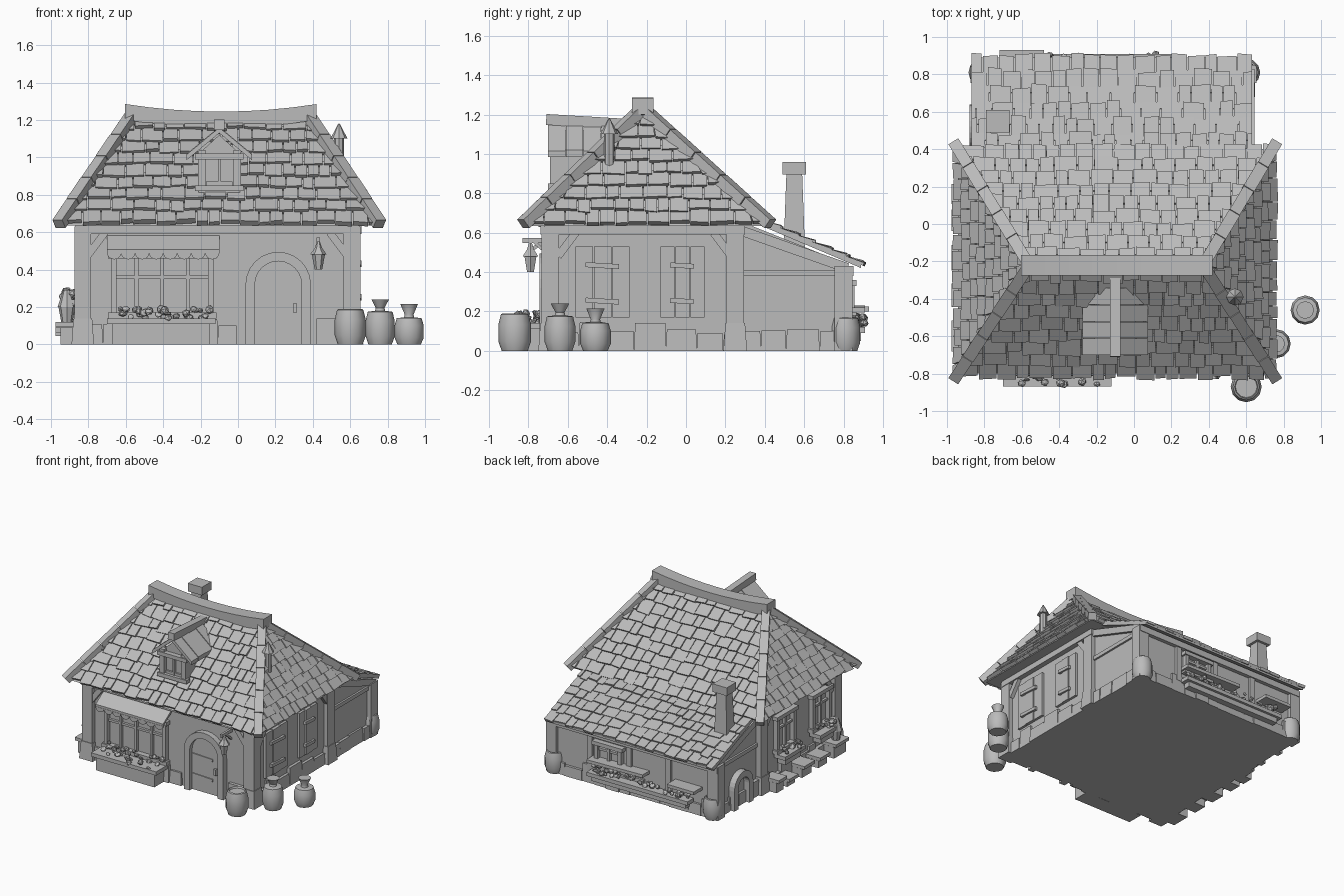
import bpy, bmesh, math, random
from mathutils import Vector as V, Matrix

random.seed(4)
R = random.uniform
if "Cube" in bpy.data.objects:
    bpy.data.objects.remove(bpy.data.objects["Cube"])

stone_grey = bpy.data.materials.new("plain_grey")
stone_grey.use_nodes = True
COLOUR = (0.5, 0.5, 0.5, 1)
stone_grey.diffuse_color = COLOUR
stone_grey.node_tree.nodes["Principled BSDF"].inputs["Base Color"].default_value = COLOUR


def finish(bm, name, smooth=False):
    bmesh.ops.recalc_face_normals(bm, faces=bm.faces)
    me = bpy.data.meshes.new(name)
    bm.to_mesh(me)
    bm.free()
    me.materials.append(stone_grey)
    ob = bpy.data.objects.new(name, me)
    bpy.context.collection.objects.link(ob)
    if smooth:
        bpy.ops.object.select_all(action="DESELECT")
        ob.select_set(True)
        bpy.context.view_layer.objects.active = ob
        bpy.ops.object.shade_smooth_by_angle(angle=0.7)


def hexa(bm, low, high):
    a = [bm.verts.new(p) for p in low]
    b = [bm.verts.new(p) for p in high]
    bm.faces.new(a[::-1])
    bm.faces.new(b)
    for i in range(4):
        j = (i + 1) % 4
        bm.faces.new((a[i], a[j], b[j], b[i]))


def box(bm, lo, hi, frame=None, flare=0, tilt=0):
    """Box between two corners; flare widens the bottom, tilt rotates it in its wall."""
    c = (V(lo) + V(hi)) / 2
    turn = Matrix.Rotation(tilt, 3, "Y")
    rings = []
    for z, f in ((lo[2], flare), (hi[2], 0)):
        ring = [V((lo[0] - f, lo[1] - f, z)), V((hi[0] + f, lo[1] - f, z)),
                V((hi[0] + f, hi[1] + f, z)), V((lo[0] - f, hi[1] + f, z))]
        ring = [c + turn @ (p - c) for p in ring]
        rings.append([frame(p) if frame else p for p in ring])
    hexa(bm, *rings)


def beam(bm, a, b, w, h):
    a, b = V(a), V(b)
    q = (b - a).to_track_quat("X", "Z")
    ring = [q @ V((0, y * w / 2, z * h / 2)) for y, z in ((-1, -1), (1, -1), (1, 1), (-1, 1))]
    hexa(bm, [a + r for r in ring], [b + r for r in ring])


def extrude(bm, pts, offset):
    f = bm.faces.new([bm.verts.new(p) for p in pts])
    for v in [g for g in bmesh.ops.extrude_face_region(bm, geom=[f])["geom"]
              if isinstance(g, bmesh.types.BMVert)]:
        v.co += V(offset)
    bm.faces.new([bm.verts.new(p) for p in pts][::-1]) if not f.is_valid else None


def lathe(bm, x, y, profile, sides=12):
    rings = [[bm.verts.new((x + r * math.cos(i * math.tau / sides), y + r * math.sin(i * math.tau / sides), z))
              for i in range(sides)] for r, z in profile]
    for a, b in zip(rings, rings[1:]):
        for i in range(sides):
            j = (i + 1) % sides
            bm.faces.new((a[i], a[j], b[j], b[i]))
    bm.faces.new(rings[0][::-1])
    bm.faces.new(rings[-1])


# Wall frames: local (along, outward, up) to world
front = lambda p: V((p[0], -0.70 - p[1], p[2]))
back = lambda p: V((p[0], 0.82 + p[1], p[2]))
right = lambda p: V((0.62 + p[1], p[0], p[2]))
left = lambda p: V((-0.83 - p[1], p[0], p[2]))

# Walls
bm = bmesh.new()
box(bm, (-0.83, -0.70, 0), (0.62, 0.27, 0.66))
hexa(bm, [(-0.83, 0.27, 0), (0.62, 0.27, 0), (0.62, 0.82, 0), (-0.83, 0.82, 0)],
     [(-0.83, 0.27, 0.66), (0.62, 0.27, 0.66), (0.62, 0.82, 0.44), (-0.83, 0.82, 0.44)])
finish(bm, "walls")

# Timber frame
bm = bmesh.new()
for x in (-0.83, 0.61):
    for y, top in ((-0.69, 0.63), (0.25, 0.63), (0.80, 0.43)):
        box(bm, (x - 0.045, y - 0.045, 0), (x + 0.045, y + 0.045, top))
for f in (front, right, left):
    lo, hi = (-0.87, 0.65) if f is front else (-0.72, 0.30)
    box(bm, (lo, -0.02, 0.59), (hi, 0.04, 0.645), f)
    for a, s in ((lo, 1), (hi, -1)):
        beam(bm, f((a + s * 0.07, 0.015, 0.48)), f((a + s * 0.16, 0.015, 0.60)), 0.03, 0.04)
for f in (right, left):
    box(bm, (0.28, -0.01, 0.38), (0.80, 0.015, 0.41), f)
    beam(bm, f((0.28, 0.01, 0.61)), f((0.82, 0.01, 0.42)), 0.03, 0.05)
box(bm, (-0.87, -0.01, 0.38), (0.65, 0.03, 0.43), back)
for x in (-0.45, -0.1, 0.25):
    box(bm, (x, -0.01, 0.1), (x + 0.045, 0.02, 0.4), back)
finish(bm, "timber_frame")

# Stone footing
bm = bmesh.new()
for f, lo, hi in ((front, -0.82, 0.0), (front, 0.42, 0.6), (right, -0.68, 0.8), (left, -0.68, 0.8), (back, -0.8, 0.6)):
    a = lo
    while a < hi - 0.02:
        b = min(hi, a + R(0.08, 0.17))
        box(bm, (a, -0.02, 0), (b - 0.008, R(0.012, 0.03), R(0.08, 0.15)), f, 0.004)
        a = b
for x in (-0.83, 0.61):
    for y in (-0.69, 0.25):
        box(bm, (x - 0.05, y - 0.05, 0), (x + 0.05, y + 0.05, 0.14), None, 0.01)
finish(bm, "stone_footing")

# Roof core: hipped main roof and lean-to slab
EAVE, RIDGE, RY = 0.65, 1.21, -0.22
corner = [V((-0.94, -0.80, EAVE)), V((0.74, -0.80, EAVE)), V((0.74, 0.40, EAVE)), V((-0.94, 0.40, EAVE))]
ridge = [V((-0.56, RY, RIDGE)), V((0.37, RY, RIDGE))]
bm = bmesh.new()
c = [bm.verts.new(p - V((0, 0, 0.015))) for p in corner]
r = [bm.verts.new(p) for p in ridge]
for face in (c[::-1], (c[0], c[1], r[1], r[0]), (c[1], c[2], r[1]), (c[2], c[3], r[0], r[1]), (c[3], c[0], r[0])):
    bm.faces.new(face)
lean = [V((0.63, 0.89, 0.44)), V((-0.87, 0.89, 0.44)), V((-0.87, 0.30, 0.69)), V((0.63, 0.30, 0.69))]
hexa(bm, [p - V((0, 0, 0.02)) for p in lean], lean)
finish(bm, "roof_core")


def shingles(bm, a, b, c, d, rows, thick=0.024):
    """Overlapping shingles on the slope with eave a-b and top edge c-d (c above a)."""
    length = (b - a).length
    e = (b - a) / length
    sl, sr = (c - a).dot(e), (d - b).dot(e)
    up = (c - a) - e * sl
    n = e.cross(up).normalized()
    if n.z < 0:
        n = -n
    at = lambda s, v, h: a + e * min(max(s, sl * v), length + sr * v) + up * v + n * h
    for row in range(rows):
        v0, v1 = row / rows, min(1, (row + 1.25) / rows)
        s = sl * v0 - R(0, 0.06)
        end = length + sr * v0
        while s < end - 0.01:
            t = s + R(0.06, 0.13)
            if min(t, length + sr * v1) - max(s, sl * v1) > -0.06:
                w, h, skew = v0 - R(0, 0.22) / rows, thick + R(-0.004, 0.008), R(-0.1, 0.1) / rows
                quad = [(s + 0.003, w), (t - 0.003, w + skew), (t - 0.003, v1), (s + 0.003, v1)]
                hexa(bm, [at(*q, -0.004) for q in quad],
                     [at(*q, k) for q, k in zip(quad, (h, h, 0.006, 0.006))])
            s = t


bm = bmesh.new()
shingles(bm, corner[0], corner[1], ridge[0], ridge[1], 9)
shingles(bm, corner[1], corner[2], ridge[1], ridge[1], 9)
shingles(bm, corner[2], corner[3], ridge[1], ridge[0], 9)
shingles(bm, corner[3], corner[0], ridge[0], ridge[0], 9)
shingles(bm, lean[0], lean[1], lean[3], lean[2], 7, 0.017)
finish(bm, "shingles")

# Sagging ridge beam and hip beams
bm = bmesh.new()
xs = [-0.605 + 1.025 * i / 8 for i in range(9)]
rings = []
for x in xs:
    z = 1.245 + 0.04 * ((x + 0.09) / 0.51) ** 2
    rings.append([bm.verts.new((x, RY + y, z + h)) for y, h in ((-0.055, -0.085), (0.055, -0.085), (0.055, 0), (-0.055, 0))])
for a, b in zip(rings, rings[1:]):
    for i in range(4):
        bm.faces.new((a[i], a[(i + 1) % 4], b[(i + 1) % 4], b[i]))
bm.faces.new(rings[0])
bm.faces.new(rings[-1][::-1])
finish(bm, "ridge_beam")
bm = bmesh.new()
for p in corner:
    top = ridge[0] if p.x < 0 else ridge[1]
    d = top - p
    for i in range(5):
        beam(bm, p + d * (i * 0.205 - 0.045) + V((0, 0, 0.02)), p + d * (i * 0.205 + 0.155) + V((0, 0, 0.02)),
             0.062 + 0.004 * (i % 2), 0.055)
finish(bm, "hip_beams")

# Dormer
bm = bmesh.new()
extrude(bm, [(-0.21, -0.66, 0.80), (0.01, -0.66, 0.80), (0.01, -0.66, 1.02), (-0.10, -0.66, 1.12), (-0.21, -0.66, 1.02)], (0, 0.36, 0))
for x in (-0.215, -0.025):
    box(bm, (x, -0.69, 0.82), (x + 0.04, -0.65, 1.04))
for z in (0.82, 0.99):
    box(bm, (-0.23, -0.70, z), (0.03, -0.65, z + 0.03))
box(bm, (-0.17, -0.675, 0.85), (-0.03, -0.655, 0.87))
box(bm, (-0.108, -0.68, 0.85), (-0.092, -0.65, 1.0))
finish(bm, "dormer_window")
bm = bmesh.new()
for s in (-1, 1):
    for i in range(4):
        y = -0.70 + i * 0.09
        pts = [V((-0.10, y, 1.13)), V((-0.10 + s * 0.175, y, 0.985)), V((-0.10 + s * 0.175, y + 0.087, 0.985)), V((-0.10, y + 0.087, 1.13))]
        hexa(bm, pts, [p + V((0, 0, 0.03 + 0.004 * (i % 2))) for p in pts])
beam(bm, (-0.10, -0.71, 1.175), (-0.10, -0.29, 1.15), 0.055, 0.055)
finish(bm, "dormer_roof")

# Chimney and stovepipe
bm = bmesh.new()
box(bm, (-0.77, 0.51, 0.50), (-0.685, 0.59, 0.90), None, 0.015)
box(bm, (-0.79, 0.49, 0.895), (-0.665, 0.61, 0.96))
finish(bm, "chimney")
bm = bmesh.new()
lathe(bm, 0.54, -0.39, [(0.028, 0.85), (0.026, 1.10), (0.046, 1.10), (0.004, 1.18)], 8)
finish(bm, "stovepipe")

# Arched door
bm = bmesh.new()
DX, DZ = 0.215, 0.32
arc = [(math.cos(math.pi * i / 12), math.sin(math.pi * i / 12)) for i in range(13)]
extrude(bm, [front((DX + 0.13 * x, -0.01, DZ + 0.13 * z)) for x, z in arc] + [front((DX - 0.13, -0.01, 0)), front((DX + 0.13, -0.01, 0))], (0, -0.022, 0))
for z in (0.11, 0.27):
    box(bm, (DX - 0.12, 0, z), (DX + 0.06, 0.02, z + 0.02), front, 0, 0.04)
box(bm, (DX + 0.08, 0, 0.17), (DX + 0.10, 0.035, 0.22), front)
finish(bm, "door")
bm = bmesh.new()
for (x0, z0), (x1, z1) in zip(arc, arc[1:]):
    ring = [(DX + k * x, DZ + k * z) for k, x, z in ((0.125, x0, z0), (0.175, x0, z0), (0.175, x1, z1), (0.125, x1, z1))]
    hexa(bm, [front((x, -0.02, z)) for x, z in ring], [front((x, 0.045, z)) for x, z in ring])
for s in (-1, 1):
    x = DX + s * 0.15
    box(bm, (x - 0.025, -0.02, 0), (x + 0.025, 0.045, DZ), front)
finish(bm, "door_frame")


def window(bm, f, lo, hi, z0, z1, bars):
    for a in (lo, hi - 0.03):
        box(bm, (a, -0.01, z0), (a + 0.03, 0.035, z1), f)
    for z in (z0, z1 - 0.03):
        box(bm, (lo - 0.015, -0.01, z), (hi + 0.015, 0.045, z + 0.03), f)
    for i in range(1, bars):
        x = lo + (hi - lo) * i / bars
        box(bm, (x - 0.01, -0.01, z0), (x + 0.01, 0.025, z1), f)
    z = z0 + (z1 - z0) * 0.6
    box(bm, (lo, -0.01, z), (hi, 0.02, z + 0.018), f)


def planter(boxes, plants, f, lo, hi, z0, z1, depth):
    box(boxes, (lo + 0.03, 0.02, z0), (hi - 0.03, depth - 0.02, z1), f)
    box(boxes, (lo, 0.01, z1 - 0.03), (hi, depth, z1), f)
    for i in range(int((hi - lo) / 0.018)):
        p = f((R(lo + 0.02, hi - 0.02), R(0.03, depth), z1 + R(0, 0.055)))
        m = Matrix.Translation(p) @ Matrix.Rotation(R(0, 3), 4, "X") @ Matrix.Diagonal((1, 1, R(0.4, 1), 1))
        bmesh.ops.create_icosphere(plants, subdivisions=1, radius=R(0.014, 0.028), matrix=m)


# Windows, planters and flowers
wins, boxes, plants = bmesh.new(), bmesh.new(), bmesh.new()
window(wins, front, -0.68, -0.13, 0.14, 0.49, 4)
planter(boxes, plants, front, -0.70, -0.12, 0, 0.14, 0.17)
for y in (-0.50, -0.05):
    window(wins, left, y - 0.12, y + 0.12, 0.24, 0.54, 2)
    planter(boxes, plants, left, y - 0.13, y + 0.13, 0.16, 0.24, 0.11)
window(wins, back, -0.02, 0.22, 0.18, 0.36, 2)
box(boxes, (-0.25, 0, 0.2), (0.25, 0.09, 0.225), back, 0, 0.02)
box(boxes, (-0.72, 0, 0.2), (-0.48, 0.11, 0.225), back)
planter(boxes, plants, back, -0.65, 0.25, 0.05, 0.12, 0.09)
finish(wins, "windows")
finish(boxes, "planters")
finish(plants, "flowers")

# Scalloped awning
bm = bmesh.new()
low = [front(p) for p in ((-0.70, 0, 0.56), (-0.10, 0, 0.56), (-0.10, 0.11, 0.485), (-0.70, 0.11, 0.485))]
hexa(bm, low, [p + V((0, 0, 0.022)) for p in low])
for i in range(8):
    x = -0.6625 + i * 0.075
    extrude(bm, [front((x + 0.0375 * a, 0.10, 0.49 - 0.035 * b)) for a, b in arc], (0, -0.012, 0))
finish(bm, "awning")

# Plank shutters on the right wall
bm = bmesh.new()
for lo, hi in ((-0.56, -0.28), (-0.13, 0.10)):
    for i in range(3):
        w = (hi - lo) / 3
        box(bm, (lo + i * w, -0.01, 0.17), (lo + (i + 1) * w - 0.006, 0.02 + 0.005 * (i % 2), 0.53), right)
    for z in (0.24, 0.42):
        box(bm, (lo + 0.05, 0, z), (hi - 0.06, 0.04, z + 0.025), right, 0, 0.06)
finish(bm, "shutters")

# Hanging lantern
bm = bmesh.new()
beam(bm, (0.43, -0.70, 0.56), (0.43, -0.83, 0.56), 0.018, 0.025)
beam(bm, (0.43, -0.70, 0.49), (0.43, -0.78, 0.56), 0.015, 0.015)
lathe(bm, 0.43, -0.79, [(0.02, 0.40), (0.035, 0.48), (0.045, 0.48), (0.02, 0.515), (0.005, 0.56)], 6)
finish(bm, "lantern")

# Barrel, sacks and rounded corner stones
bm = bmesh.new()
for x, y, rad, h, neck in ((0.60, -0.87, 0.083, 0.19, 0), (0.76, -0.64, 0.078, 0.18, 0.06), (0.915, -0.46, 0.078, 0.145, 0.07),
                           (0.60, 0.81, 0.075, 0.17, 0), (-0.81, 0.81, 0.075, 0.17, 0)):
    prof = [(rad * 0.8, 0), (rad, h * 0.25), (rad, h * 0.7), (rad * 0.85, h * 0.97)]
    prof += [(rad * 0.35, h), (rad * 0.3, h + 0.015), (rad * 0.6, h + neck)] if neck else [(rad * 0.75, h), (rad * 0.7, h - 0.015)]
    lathe(bm, x, y, prof)
finish(bm, "barrels_and_sacks", True)

# Crates and pots along the left wall, with an arched oven at the lean-to
bm = bmesh.new()
for y, w, h in ((-0.60, 0.15, 0.12), (-0.38, 0.11, 0.09), (-0.18, 0.12, 0.10), (0.02, 0.10, 0.07), (0.16, 0.09, 0.11)):
    box(bm, (y - w / 2, 0.02, 0), (y + w / 2, 0.12, h - 0.03), left)
    box(bm, (y - w / 2 - 0.008, 0.01, h - 0.025), (y + w / 2 + 0.008, 0.145, h), left)
lathe(bm, -0.915, -0.60, [(0.03, 0.12), (0.045, 0.2), (0.05, 0.2), (0.02, 0.29)], 8)
for (x0, z0), (x1, z1) in zip(arc, arc[1:]):
    ring = [(0.52 + k * x, 0.16 + k * z) for k, x, z in ((0.07, x0, z0), (0.12, x0, z0), (0.12, x1, z1), (0.07, x1, z1))]
    hexa(bm, [left((x, -0.01, z)) for x, z in ring], [left((x, 0.05, z)) for x, z in ring])
for y in (0.40, 0.59):
    box(bm, (y, -0.01, 0), (y + 0.05, 0.05, 0.16), left)
finish(bm, "side_crates_and_oven_arch")
